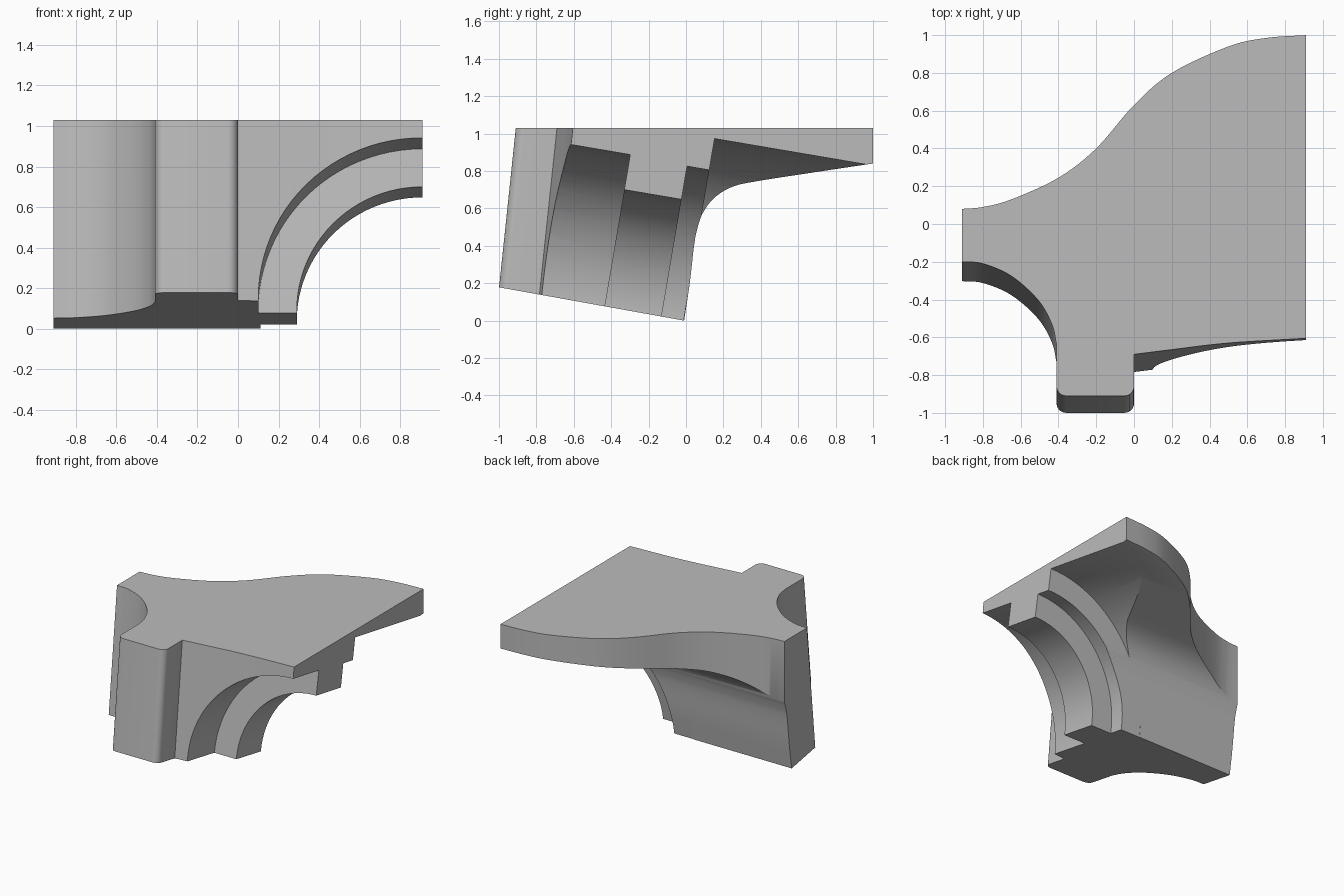
import bpy, bmesh, math
from mathutils import Matrix, Vector

old = bpy.data.objects.get("Cube")
if old:
    bpy.data.objects.remove(old, do_unlink=True)

stone = bpy.data.materials.new("grey_stone")
stone.use_nodes = True
GREY = (0.5, 0.5, 0.5, 1)
stone.diffuse_color = GREY
stone.node_tree.nodes["Principled BSDF"].inputs["Base Color"].default_value = GREY


def prism(name, lower, upper):
    """Closed solid between two matching outlines."""
    bm = bmesh.new()
    a = [bm.verts.new(p) for p in lower]
    b = [bm.verts.new(p) for p in upper]
    n = len(a)
    bm.faces.new(a[::-1])
    bm.faces.new(b)
    for i in range(n):
        j = (i + 1) % n
        bm.faces.new((a[i], a[j], b[j], b[i]))
    bmesh.ops.recalc_face_normals(bm, faces=bm.faces[:])
    me = bpy.data.meshes.new(name)
    bm.to_mesh(me)
    bm.free()
    me.materials.append(stone)
    ob = bpy.data.objects.new(name, me)
    bpy.context.collection.objects.link(ob)
    return ob


def spline(points, steps=6):
    """Smooth curve through a few 2D points."""
    p = [Vector(q) for q in points]
    p = [2 * p[0] - p[1]] + p + [2 * p[-1] - p[-2]]
    out = []
    for i in range(1, len(p) - 2):
        p0, p1, p2, p3 = p[i - 1:i + 3]
        for k in range(steps):
            t = k / steps
            out.append(0.5 * (2 * p1 + (p2 - p0) * t + (2 * p0 - 5 * p1 + 4 * p2 - p3) * t ** 2
                              + (3 * p1 - p0 - 3 * p2 + p3) * t ** 3))
    return out + [p[-2]]


def corner(cx, cy, r, start):
    """Rounded quarter corner, counter-clockwise."""
    return [Vector((cx + r * math.cos(math.radians(start + a)),
                    cy + r * math.sin(math.radians(start + a)))) for a in range(0, 91, 15)]


def cut(ob, tool, operation):
    """Apply a boolean and discard the helper."""
    tool.hide_render = True
    mod = ob.modifiers.new("cut", "BOOLEAN")
    mod.operation = operation
    mod.solver = "EXACT"
    mod.object = tool
    bpy.context.view_layer.objects.active = ob
    bpy.ops.object.modifier_apply(modifier=mod.name)
    bpy.data.objects.remove(tool, do_unlink=True)


# Plan outline: concave left front, rounded pillar, right front, sweeping back rim
plan = spline([(-0.91, -0.20), (-0.80, -0.21), (-0.65, -0.275), (-0.51, -0.40),
               (-0.435, -0.53), (-0.41, -0.64)])
plan += corner(-0.36, -0.86, 0.05, 180) + corner(-0.05, -0.86, 0.05, 270)
plan += spline([(0.0, -0.69), (0.2, -0.665), (0.5, -0.63), (0.91, -0.605)])
plan += spline([(0.91, 1.0), (0.7, 0.985), (0.5, 0.94), (0.2, 0.80), (0.0, 0.63), (-0.2, 0.40),
                (-0.4, 0.245), (-0.65, 0.13), (-0.8, 0.09), (-0.91, 0.08)])

# The front faces lean outwards towards the bottom
TOP, LEAN = 1.03, 0.105


def level(z):
    return [(p.x, p.y + (LEAN * (z - TOP) if p.y < 0 else 0), z) for p in plan]


body = prism("corner_bracket", level(-0.1), level(1.2))

# Side profile: flat top, sloped base, cove under the back rim
side = [Vector(p) for p in ((-1.2, 0.214), (-1.2, TOP), (1.0, TOP))]
side += spline([(1.0, 0.84), (0.7, 0.795), (0.36, 0.742), (0.24, 0.712), (0.15, 0.655),
                (0.09, 0.575), (0.06, 0.49), (0.043, 0.40), (0.02, 0.2), (-0.01, 0.0)])
cut(body, prism("side_profile", [(-2, p.x, p.y) for p in side],
                [(2, p.x, p.y) for p in side]), "INTERSECT")

# Stepped quarter arches running along a tilted axis
frame = Matrix.Translation((0.91, 0, 0.015)) @ Matrix.Rotation(-math.atan(0.17), 4, "X")
for name, radius, d0, d1 in (("front_arch", 0.81, -2, -0.44), ("middle_arch", 0.62, -2.1, 2.1),
                             ("rear_arch", 0.80, -0.13, 2.05), ("rear_vault", 0.97, -0.01, 2)):
    ring = [(radius * math.cos(math.tau * i / 96), radius * math.sin(math.tau * i / 96))
            for i in range(96)]
    cut(body, prism(name, [frame @ Vector((x, d0, z)) for x, z in ring],
                    [frame @ Vector((x, d1, z)) for x, z in ring]), "DIFFERENCE")

# Smooth curves with sharp edges
bpy.ops.object.select_all(action="DESELECT")
body.select_set(True)
bpy.context.view_layer.objects.active = body
bpy.ops.object.shade_smooth_by_angle(angle=math.radians(30))
